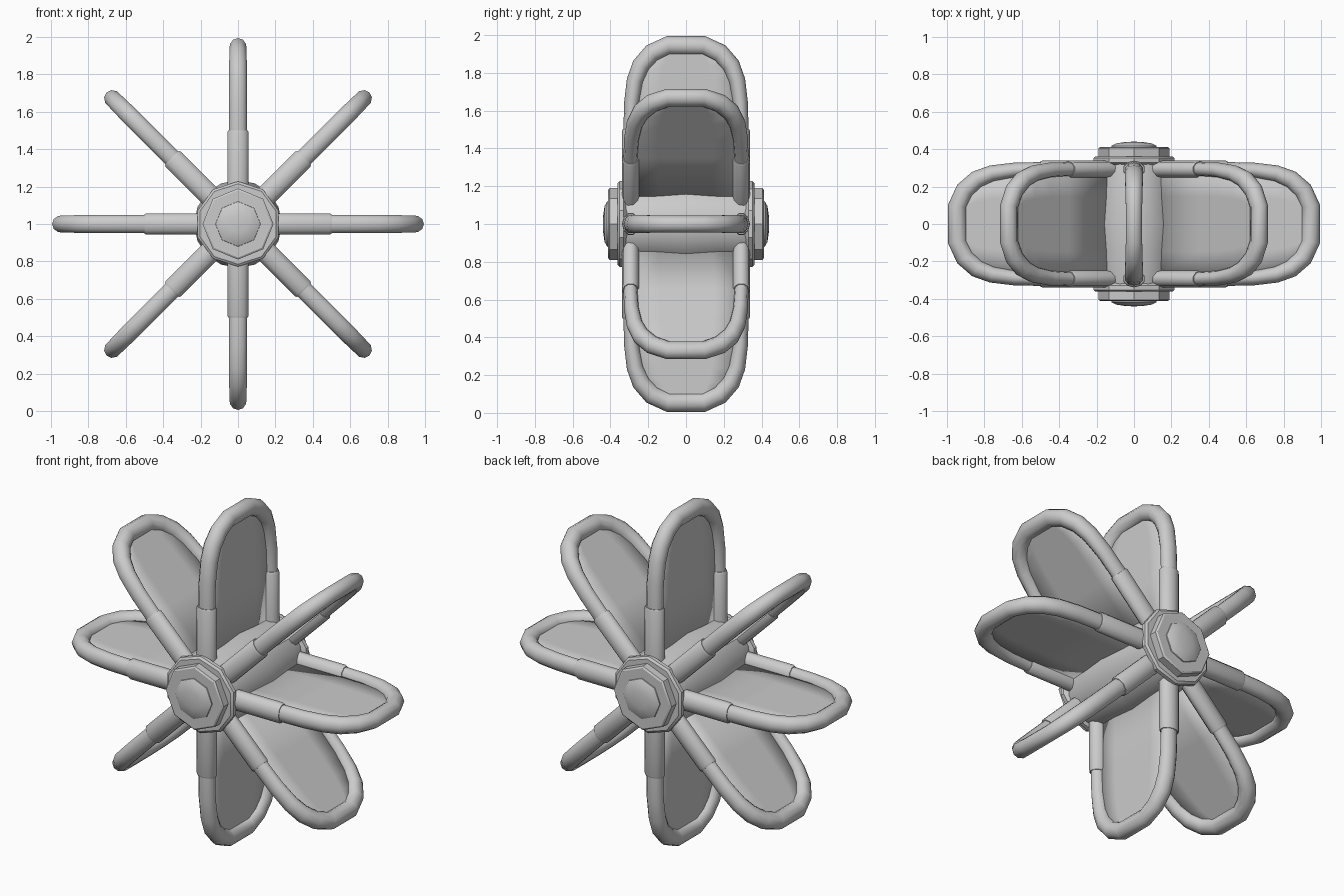
import bpy, bmesh, math
from mathutils import Vector, Matrix

if "Cube" in bpy.data.objects:
    bpy.data.objects.remove(bpy.data.objects["Cube"])

CENTRE = Matrix.Translation((0, 0, 1))


def make_object(name, bm, matrix, angle=35):
    bmesh.ops.recalc_face_normals(bm, faces=bm.faces)
    mesh = bpy.data.meshes.new(name)
    bm.to_mesh(mesh)
    bm.free()
    ob = bpy.data.objects.new(name, mesh)
    bpy.context.collection.objects.link(ob)
    ob.matrix_world = matrix
    bpy.ops.object.select_all(action='DESELECT')
    ob.select_set(True)
    bpy.context.view_layer.objects.active = ob
    bpy.ops.object.shade_smooth_by_angle(angle=math.radians(angle))
    return ob


def bridge(bm, rings):
    n = len(rings[0])
    for a, b in zip(rings, rings[1:]):
        for i in range(n):
            j = (i + 1) % n
            bm.faces.new((a[i], a[j], b[j], b[i]))
    bm.faces.new(rings[0])
    bm.faces.new(rings[-1])


def lathe(name, profile, sides, angle=35):
    """Turn (radius, y) points around the y axis."""
    bm = bmesh.new()
    rings = []
    for r, y in profile:
        rings.append([bm.verts.new((r * math.sin(t), y, r * math.cos(t)))
                      for t in (2 * math.pi * i / sides for i in range(sides))])
    bridge(bm, rings)
    return make_object(name, bm, CENTRE, angle)


def sweep(name, path, matrix, sides=10):
    """Oval tube along (radial, y, half width, half thickness) points."""
    bm = bmesh.new()
    rings = []
    for i, (x, y, w, t) in enumerate(path):
        p, q = path[max(i - 1, 0)], path[min(i + 1, len(path) - 1)]
        d = Vector((q[0] - p[0], q[1] - p[1])).normalized()
        ring = []
        for k in range(sides):
            a = 2 * math.pi * k / sides
            c = w * math.cos(a)
            ring.append(bm.verts.new((x - d.y * c, y + d.x * c, t * math.sin(a))))
        rings.append(ring)
    bridge(bm, rings)
    return make_object(name, bm, matrix, 50)


# hub barrel, slightly waisted toward its ends
lathe("hub_barrel", [(0.2, -0.34), (0.215, -0.27), (0.22, -0.15), (0.235, 0),
                     (0.22, 0.15), (0.215, 0.27), (0.2, 0.34)], 16, 40)

# end flanges, caps and domed centres
for side, s in (("front", -1), ("back", 1)):
    lathe(side + "_flange", [(0.2, s * 0.31), (0.228, s * 0.33), (0.228, s * 0.352),
                             (0.215, s * 0.362)], 10, 30)
    lathe(side + "_cap", [(0.19, s * 0.35), (0.19, s * 0.405), (0.18, s * 0.412)], 8, 30)
    lathe(side + "_dome", [(0.122, s * 0.405), (0.12, s * 0.418), (0.095, s * 0.431),
                           (0.05, s * 0.438), (0.01, s * 0.44)], 8, 50)

# frame centreline for half a blade, then mirrored
half = [(0.15, 0.293, 0.038, 0.05), (0.5, 0.293, 0.038, 0.05), (0.64, 0.288, 0.04, 0.05),
        (0.76, 0.27, 0.044, 0.05), (0.84, 0.238, 0.048, 0.05), (0.905, 0.18, 0.05, 0.048),
        (0.945, 0.095, 0.05, 0.046)]
frame = half + [(x, -y, w, t) for x, y, w, t in reversed(half)]

for n in range(8):
    turn = CENTRE @ Matrix.Rotation(n * math.pi / 4, 4, 'Y')
    sweep(f"blade_frame_{n}", frame, turn)

    # sleeves around the frame legs
    for s in (-1, 1):
        sweep(f"blade_sleeve_{n}", [(0.15, s * 0.293, 0.046, 0.06), (0.49, s * 0.293, 0.046, 0.06),
                                    (0.5, s * 0.293, 0.042, 0.055)], turn)

    # web filling the frame
    bm = bmesh.new()
    rows = [[bm.verts.new((x, y * f, 0)) for f in (-1, -0.5, 0, 0.5, 1)]
            for x, y, w, t in half]
    for a, b in zip(rows, rows[1:]):
        for i in range(4):
            bm.faces.new((a[i], a[i + 1], b[i + 1], b[i]))
    web = make_object(f"blade_web_{n}", bm, turn)
    mod = web.modifiers.new("thickness", 'SOLIDIFY')
    mod.thickness = 0.02
    mod.offset = 0
